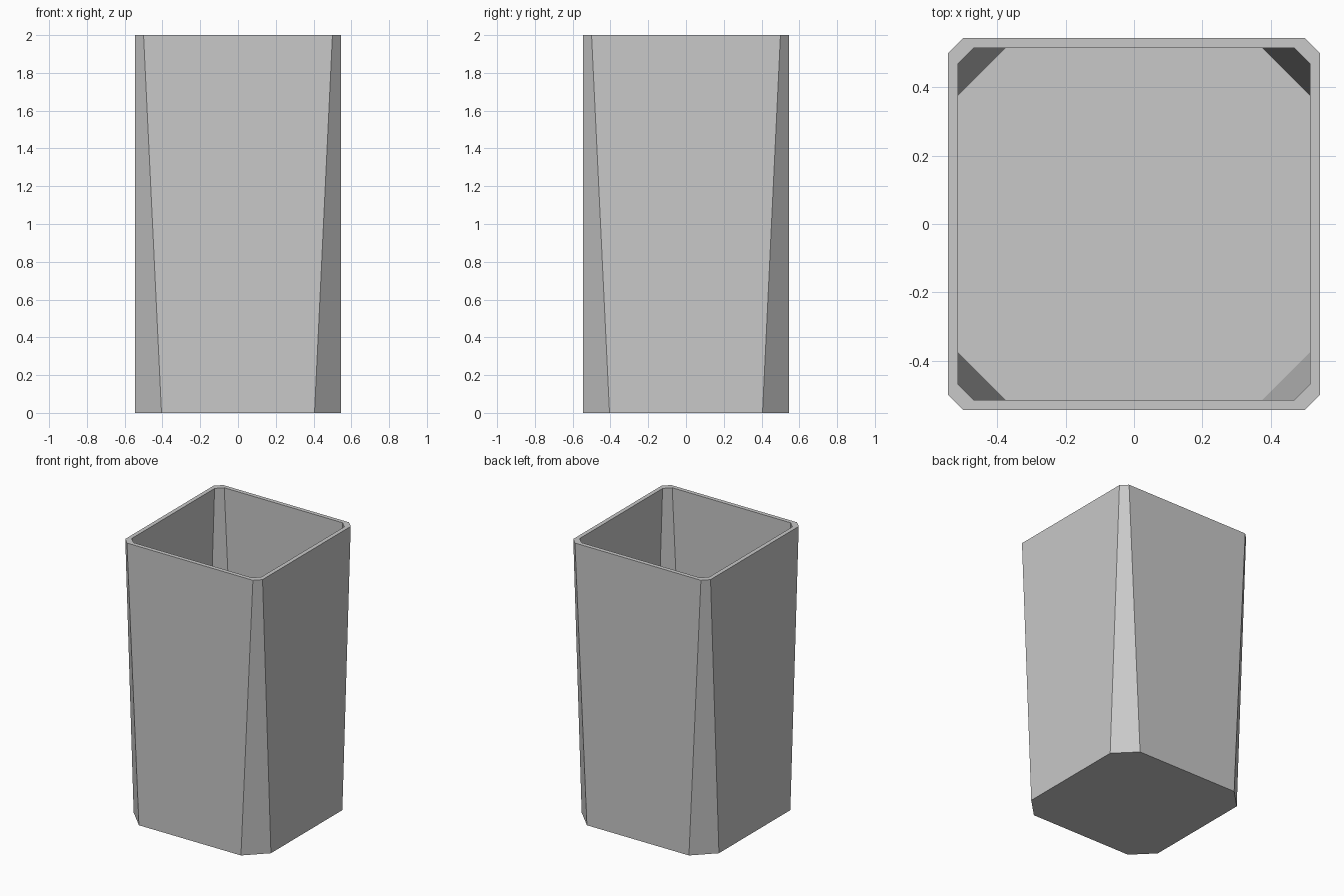
import bpy
import bmesh

HALF = 0.545      # half width of the square body
WALL = 0.03       # wall and floor thickness
HEIGHT = 2.0
TOP_FLAT = 0.50   # half length of the flat sides at the rim
BASE_FLAT = 0.405 # half length of the flat sides at the base

cube = bpy.data.objects.get("Cube")
if cube:
    bpy.data.objects.remove(cube, do_unlink=True)

grey = bpy.data.materials.new("light grey")
grey.use_nodes = True
colour = (0.58, 0.58, 0.58, 1)
grey.diffuse_color = colour
grey.node_tree.nodes["Principled BSDF"].inputs["Base Color"].default_value = colour


def octagon(bm, half, flat, z):
    """Square ring with cut corners, counter-clockwise from above."""
    ring = []
    x, y, u, v = half, -flat, half, flat
    for _ in range(4):
        ring += [bm.verts.new((x, y, z)), bm.verts.new((u, v, z))]
        x, y, u, v = -y, x, -v, u
    return ring


def bridge(bm, a, b):
    for i in range(len(a)):
        j = (i + 1) % len(a)
        bm.faces.new((a[i], a[j], b[j], b[i]))


bm = bmesh.new()
# Rings from the outer base, over the rim, down to the inner floor
rings = [
    octagon(bm, HALF, BASE_FLAT, 0),
    octagon(bm, HALF, TOP_FLAT, HEIGHT),
    octagon(bm, HALF - WALL, TOP_FLAT - WALL, HEIGHT),
    octagon(bm, HALF - WALL, BASE_FLAT - WALL, WALL),
]
for lower, upper in zip(rings, rings[1:]):
    bridge(bm, lower, upper)
# Underside and inner floor
bm.faces.new(rings[0][::-1])
bm.faces.new(rings[-1])
bm.normal_update()

mesh = bpy.data.meshes.new("square_cup")
bm.to_mesh(mesh)
bm.free()
mesh.materials.append(grey)
cup = bpy.data.objects.new("square_cup", mesh)
bpy.context.collection.objects.link(cup)
